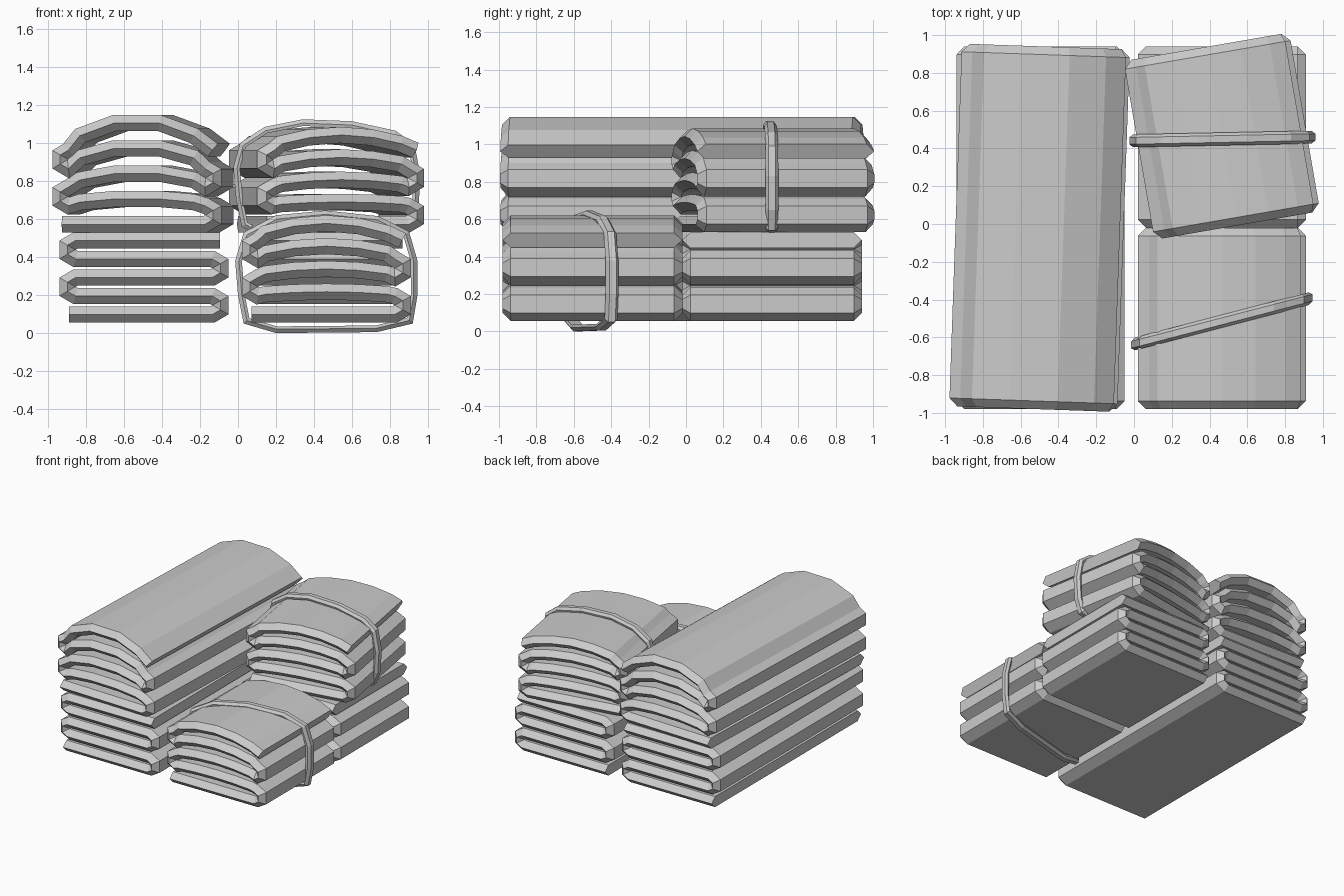
import bpy, bmesh, math
from mathutils import Vector

if "Cube" in bpy.data.objects:
    bpy.data.objects.remove(bpy.data.objects["Cube"])

THICK, PITCH, LAYERS = 0.085, 0.0975, 5


def normals_2d(pts, closed=False):
    """Mitred normals (left of travel) for a polyline."""
    n, out = len(pts), []
    for i in range(n):
        a = pts[i - 1] if (i or closed) else None
        b = pts[(i + 1) % n] if (i < n - 1 or closed) else None
        d1 = (pts[i] - a).normalized() if a is not None else (b - pts[i]).normalized()
        d2 = (b - pts[i]).normalized() if b is not None else d1
        n1, n2 = Vector((-d1.y, d1.x)), Vector((-d2.y, d2.x))
        m = (n1 + n2).normalized()
        out.append(m / max(m.dot(n1), 0.5))
    return out


def finish(bm, name):
    bmesh.ops.recalc_face_normals(bm, faces=bm.faces)
    me = bpy.data.meshes.new(name)
    bm.to_mesh(me)
    bm.free()
    ob = bpy.data.objects.new(name, me)
    bpy.context.collection.objects.link(ob)
    return ob


def folded_cloth(name, centre, base_z, length, arch=0.0, bends=(), angle=0.0):
    """Zigzag-folded sheet whose upper layers bulge; both ends taper to a ridge."""
    pts = []
    for k in range(LAYERS):
        z = THICK / 2 + k * PITCH
        s = 1 if k % 2 == 0 else -1
        xs = [-0.36] + list(bends) + [0.36]
        if k == 0:
            xs[0] = -0.395
        if k == LAYERS - 1:
            xs[-1] = 0.4
        for x in xs:
            lift = arch * k / (LAYERS - 1) * max(0, 1 - (x / 0.42) ** 2)
            if abs(x) > 0.35:
                lift = 0
            pts.append(Vector((s * x, z + lift)))
        if k < LAYERS - 1:
            pts += [Vector((s * 0.4025, z + 0.025)), Vector((s * 0.4025, z + PITCH - 0.025))]
    nrm = normals_2d(pts)
    up = [p + n * THICK / 2 for p, n in zip(pts, nrm)]
    low = [p - n * THICK / 2 for p, n in zip(pts, nrm)]
    h, b = length / 2, length / 2 - 0.043
    bm = bmesh.new()
    # six-sided section: ridge, upper edge, upper edge, ridge, lower edge, lower edge
    rings = [[bm.verts.new((q.x, y, q.y)) for q in row] for row, y in
             ((pts, -h), (up, -b), (up, b), (pts, h), (low, b), (low, -b))]
    for j in range(6):
        r, t = rings[j], rings[(j + 1) % 6]
        for i in range(len(pts) - 1):
            bm.faces.new((r[i], r[i + 1], t[i + 1], t[i]))
    for i in (0, -1):
        bm.faces.new([r[i] for r in rings])
    ob = finish(bm, name)
    ob.location = (centre[0], centre[1], base_z)
    ob.rotation_euler.z = math.radians(angle)
    return ob


def strap(name, outline, y_mid, slope, x_mid=0.465, depth=0.035):
    """Closed band with a bevelled outer face; outline is clockwise seen from the front."""
    pts = [Vector(p) for p in outline]
    nrm = normals_2d(pts, True)
    bm = bmesh.new()
    section = ((-0.018, 0), (0.018, 0), (0.034, -0.02), (0.03, -depth), (-0.03, -depth), (-0.034, -0.02))
    rings = []
    for p, n in zip(pts, nrm):
        ring = []
        for y, off in section:
            q = p + n * off
            ring.append(bm.verts.new((q.x, y_mid + slope * (q.x - x_mid) + y, q.y)))
        rings.append(ring)
    for i, r in enumerate(rings):
        t = rings[(i + 1) % len(rings)]
        for j in range(6):
            k = (j + 1) % 6
            bm.faces.new((r[j], r[k], t[k], t[j]))
    return finish(bm, name)


FOUR = (-0.3, -0.12, 0.12, 0.3)
FIVE = (-0.32, -0.17, 0, 0.17, 0.32)

# Flat lower stacks
folded_cloth("left_lower_cloth", (-0.495, -0.02), 0.055, 1.92)
folded_cloth("right_back_lower_cloth", (0.465, 0.46), 0.055, 0.96)

# Bulging stacks
folded_cloth("left_upper_cloth", (-0.50, -0.02), 0.53, 1.92, 0.155, FOUR, -2)
folded_cloth("right_front_cloth", (0.465, -0.50), 0.055, 0.96, 0.09, FIVE)
folded_cloth("right_back_upper_cloth", (0.465, 0.465), 0.53, 0.96, 0.08, FIVE, 9.8)

# Straps around the two short bulging stacks
strap("front_strap", [(0.2, 0.0), (0.03, 0.05), (0.0, 0.2), (-0.015, 0.38), (0.03, 0.53),
                      (0.2, 0.62), (0.46, 0.645), (0.74, 0.615), (0.9, 0.535),
                      (0.945, 0.38), (0.945, 0.2), (0.92, 0.05), (0.73, 0.005)], -0.515, 0.26)
strap("back_strap", [(0.1, 0.515), (0.02, 0.56), (-0.01, 0.7), (-0.025, 0.87), (0.01, 1.0),
                     (0.14, 1.085), (0.34, 1.125), (0.6, 1.115), (0.83, 1.065), (0.93, 0.99),
                     (0.96, 0.83), (0.95, 0.65), (0.91, 0.54), (0.8, 0.515)], 0.45, 0.02)
